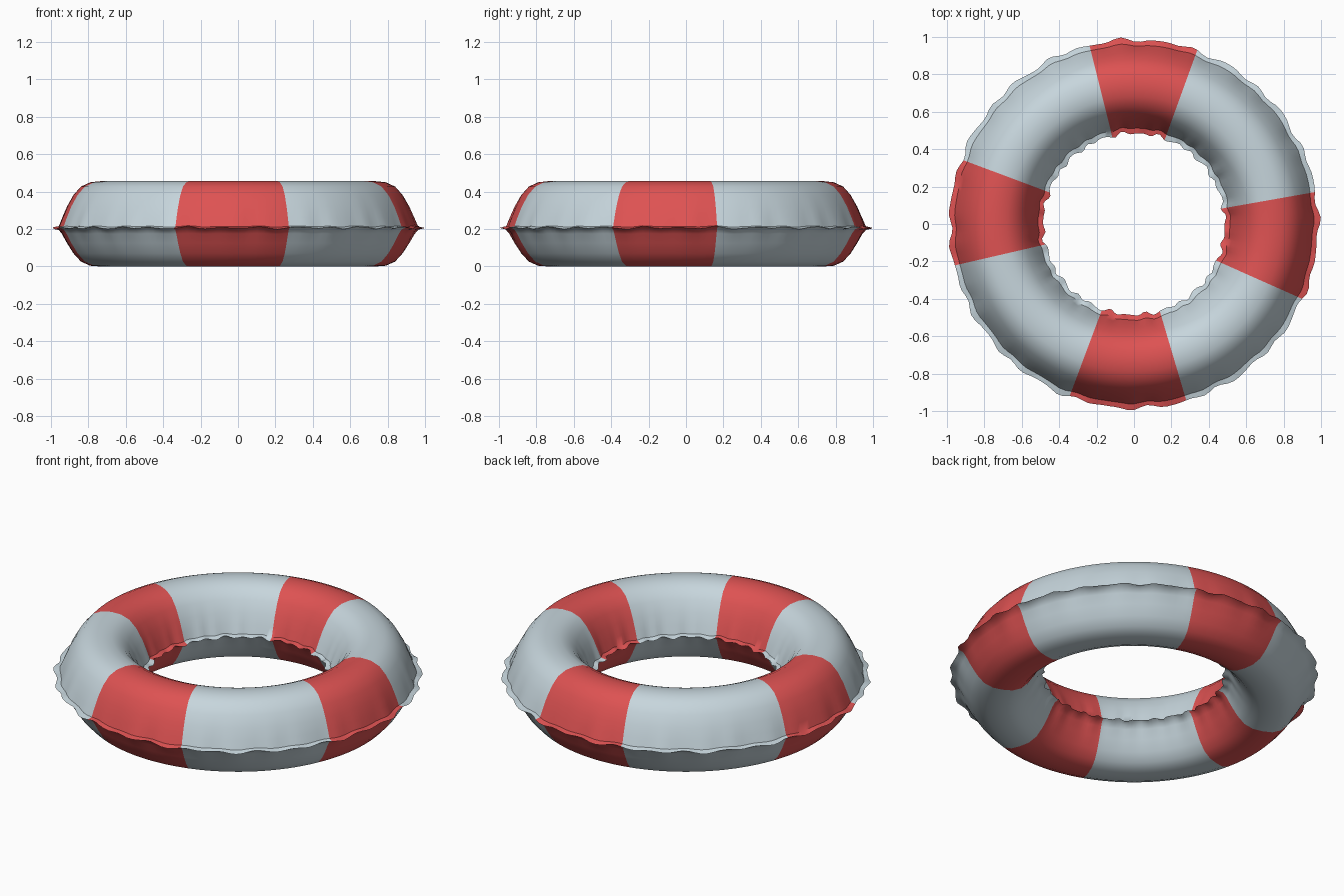
import bpy, bmesh
from math import sin, cos, radians, pi

cube = bpy.data.objects.get("Cube")
if cube:
    bpy.data.objects.remove(cube, do_unlink=True)


def make_material(name, rgb):
    mat = bpy.data.materials.new(name)
    mat.use_nodes = True
    color = (*rgb, 1.0)
    mat.diffuse_color = color
    mat.node_tree.nodes["Principled BSDF"].inputs["Base Color"].default_value = color
    return mat


def pucker(a, phase):
    """Irregular ripple of the welded seam, about -1 to 1."""
    return 0.5 * sin(31 * a + phase) + 0.3 * sin(19 * a + 2 * phase) + 0.2 * sin(47 * a)


# Tube cross-section: offset from the tube centre line, height, seam ripple weight
CENTER = 0.735
upper = [(0.25, 0.207, 1.0), (0.222, 0.214, 0.5), (0.205, 0.26, 0.25), (0.18, 0.32, 0.1),
         (0.145, 0.382, 0), (0.105, 0.427, 0), (0.055, 0.45, 0), (0, 0.456, 0)]
lower = [(0, 0, 0), (0.055, 0.004, 0), (0.105, 0.026, 0), (0.145, 0.07, 0),
         (0.18, 0.125, 0.1), (0.207, 0.175, 0.25), (0.224, 0.198, 0.5)]
outer = [(CENTER + d, z, w) for d, z, w in upper]
inner = [(CENTER - d, z, -w) for d, z, w in upper[-2::-1]]
inner_low = [(CENTER - d, z, -w) for d, z, w in lower[::-1]]
outer_low = [(CENTER + d, z, w) for d, z, w in lower[1:]]
profile = outer + inner + inner_low + outer_low

# Alternating red and pale bands, as angles around the ring
bounds = [-24, 10, 70, 104, 159.5, 193, 249.5, 286.5, 336]
angles, colors = [], []
for band, (start, end) in enumerate(zip(bounds, bounds[1:])):
    steps = round((end - start) / 2)
    for i in range(steps):
        angles.append(radians(start + (end - start) * i / steps))
        colors.append(band % 2)

bm = bmesh.new()
rings = []
for a in angles:
    ring = []
    for r, z, w in profile:
        phase = 0.7 if w > 0 else 2.3
        r += 0.015 * w * pucker(a, phase)
        z += 0.009 * abs(w) * pucker(a, phase + 1.9)
        ring.append(bm.verts.new((r * cos(a), r * sin(a), z)))
    rings.append(ring)

n = len(profile)
for i, ring in enumerate(rings):
    following = rings[(i + 1) % len(rings)]
    for j in range(n):
        k = (j + 1) % n
        face = bm.faces.new((ring[j], following[j], following[k], ring[k]))
        face.material_index = colors[i]
bmesh.ops.recalc_face_normals(bm, faces=bm.faces)

mesh = bpy.data.meshes.new("swim_ring")
bm.to_mesh(mesh)
bm.free()
mesh.materials.append(make_material("red_vinyl", (0.73, 0.085, 0.085)))
mesh.materials.append(make_material("pale_blue_grey_vinyl", (0.57, 0.67, 0.72)))

swim_ring = bpy.data.objects.new("swim_ring", mesh)
bpy.context.collection.objects.link(swim_ring)
bpy.context.view_layer.objects.active = swim_ring
swim_ring.select_set(True)
bpy.ops.object.shade_smooth_by_angle(angle=radians(50))
